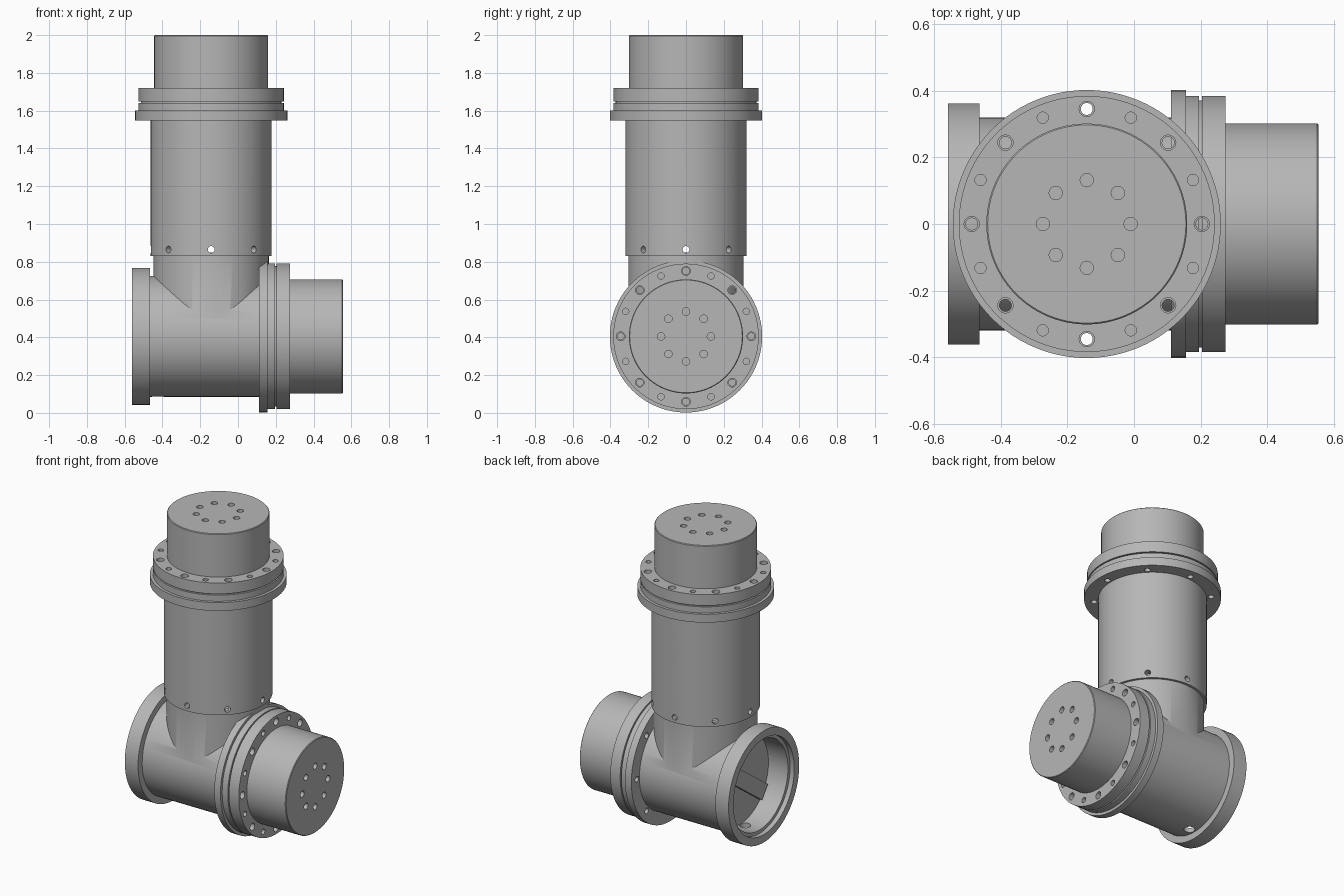
import bpy, bmesh, math
from mathutils import Matrix, Vector

cube = bpy.data.objects.get("Cube")
if cube:
    bpy.data.objects.remove(cube, do_unlink=True)

AX, AZ = -0.142, 0.405          # x of the upright axis, z of the cross axis
UP = Matrix.Translation((AX, 0, 0))
CROSS = Matrix.Translation((0, 0, AZ)) @ Matrix.Rotation(math.pi / 2, 4, 'Y')  # local z -> +x

grey = bpy.data.materials.new("machined grey")
grey.use_nodes = True
COLOUR = (0.47, 0.47, 0.47, 1)
grey.diffuse_color = COLOUR
grey.node_tree.nodes["Principled BSDF"].inputs["Base Color"].default_value = COLOUR


def lathe(bm, profile, matrix, seg=96):
    """Closed solid of revolution about local z from (radius, z) points."""
    rings = []
    for r, z in profile:
        rings.append([bm.verts.new(matrix @ Vector((r * math.cos(2 * math.pi * i / seg),
                                                    r * math.sin(2 * math.pi * i / seg), z)))
                      for i in range(seg)])
    for a, b in zip(rings, rings[1:]):
        for i in range(seg):
            j = (i + 1) % seg
            bm.faces.new((a[i], a[j], b[j], b[i]))
    bm.faces.new(rings[0][::-1])
    bm.faces.new(rings[-1])


def finish(name, bm):
    bmesh.ops.recalc_face_normals(bm, faces=bm.faces)
    mesh = bpy.data.meshes.new(name)
    bm.to_mesh(mesh)
    bm.free()
    mesh.materials.append(grey)
    ob = bpy.data.objects.new(name, mesh)
    bpy.context.collection.objects.link(ob)
    return ob


def solid(name, profile, matrix, seg=96):
    bm = bmesh.new()
    lathe(bm, profile, matrix, seg)
    return finish(name, bm)


def combine(ob, other, operation):
    """Apply a boolean and remove the helper."""
    mod = ob.modifiers.new("cut", 'BOOLEAN')
    mod.operation, mod.object, mod.solver = operation, other, 'EXACT'
    bpy.context.view_layer.objects.active = ob
    bpy.ops.object.modifier_apply(modifier=mod.name)
    bpy.data.objects.remove(other, do_unlink=True)


def smooth(ob):
    bpy.ops.object.select_all(action='DESELECT')
    ob.select_set(True)
    bpy.context.view_layer.objects.active = ob
    bpy.ops.object.shade_smooth_by_angle(angle=math.radians(30))


def polar(radius, degrees):
    a = math.radians(degrees)
    return Matrix.Translation((radius * math.cos(a), radius * math.sin(a), 0))


# Drive unit: mounting flange, grooved bolt ring and round cap
def drive_unit(name, matrix):
    ob = solid(name, [(0.403, 0), (0.403, 0.045), (0.385, 0.045), (0.385, 0.085),
                      (0.372, 0.085), (0.372, 0.093), (0.385, 0.093), (0.385, 0.164),
                      (0.302, 0.164), (0.302, 0.440), (0.298, 0.444)], matrix)
    bm = bmesh.new()
    for k in range(8):
        # stepped through bolts, blind pins and cap screw holes
        lathe(bm, [(0.018, -0.03), (0.018, 0.09), (0.023, 0.09), (0.023, 0.2)],
              matrix @ polar(0.346, 45 * k), 20)
        lathe(bm, [(0.017, 0.10), (0.017, 0.2)], matrix @ polar(0.346, 45 * k + 22.5), 20)
        lathe(bm, [(0.020, 0.40), (0.020, 0.48)], matrix @ polar(0.132, 45 * k), 20)
    combine(ob, finish("drive_hole_cutter", bm), 'DIFFERENCE')
    smooth(ob)


drive_unit("upper_drive_unit", UP @ Matrix.Translation((0, 0, 1.556)))
drive_unit("side_drive_unit", CROSS @ Matrix.Translation((0, 0, 0.111)))

# Tee housing: cross tube with end collar, joined to a neck
housing = solid("tee_housing", [(0.363, -0.56), (0.363, -0.465), (0.32, -0.465), (0.32, 0.113)], CROSS)
combine(housing, solid("neck", [(0.305, 0.42), (0.305, 0.85)], UP), 'UNION')
# Open end, with a shallow step inside the collar
combine(housing, solid("end_bore", [(0.312, -0.60), (0.312, -0.53), (0.29, -0.53), (0.29, -0.39)], CROSS),
        'DIFFERENCE')
combine(housing, solid("neck_bore", [(0.27, 0.74), (0.27, 0.90)], UP), 'DIFFERENCE')
# Cable hole under the cross tube
combine(housing, solid("cable_hole", [(0.033, 0.04), (0.033, 0.20)],
                       Matrix.Translation((-0.425, 0, 0)), 32), 'DIFFERENCE')
smooth(housing)

# Upright tube, hollow, with a ring of radial screw holes
tube = solid("upright_tube", [(0.32, 0.83), (0.32, 1.535), (0.32, 1.547), (0.403, 1.547), (0.403, 1.557)], UP)
combine(tube, solid("tube_bore", [(0.27, 0.80), (0.27, 1.50)], UP), 'DIFFERENCE')
bm = bmesh.new()
for k in range(8):
    spoke = UP @ Matrix.Translation((0, 0, 0.865)) @ Matrix.Rotation(math.radians(45 * k), 4, 'Z') \
        @ Matrix.Rotation(math.pi / 2, 4, 'Y')
    lathe(bm, [(0.018, 0.20), (0.018, 0.40)], spoke, 20)
combine(tube, finish("radial_cutter", bm), 'DIFFERENCE')
# Flange bolts pass through the thin collar under the drive unit
bm = bmesh.new()
for k in range(8):
    lathe(bm, [(0.018, 1.52), (0.018, 1.58)], UP @ polar(0.346, 45 * k), 20)
combine(tube, finish("collar_cutter", bm), 'DIFFERENCE')
smooth(tube)

# Diagonal strap across the recessed end
bm = bmesh.new()
bmesh.ops.create_cube(bm, size=1, matrix=Matrix.Translation((-0.40, 0, AZ))
                      @ Matrix.Rotation(math.radians(36), 4, 'X') @ Matrix.Diagonal((0.03, 0.54, 0.10, 1)))
finish("end_strap", bm)
